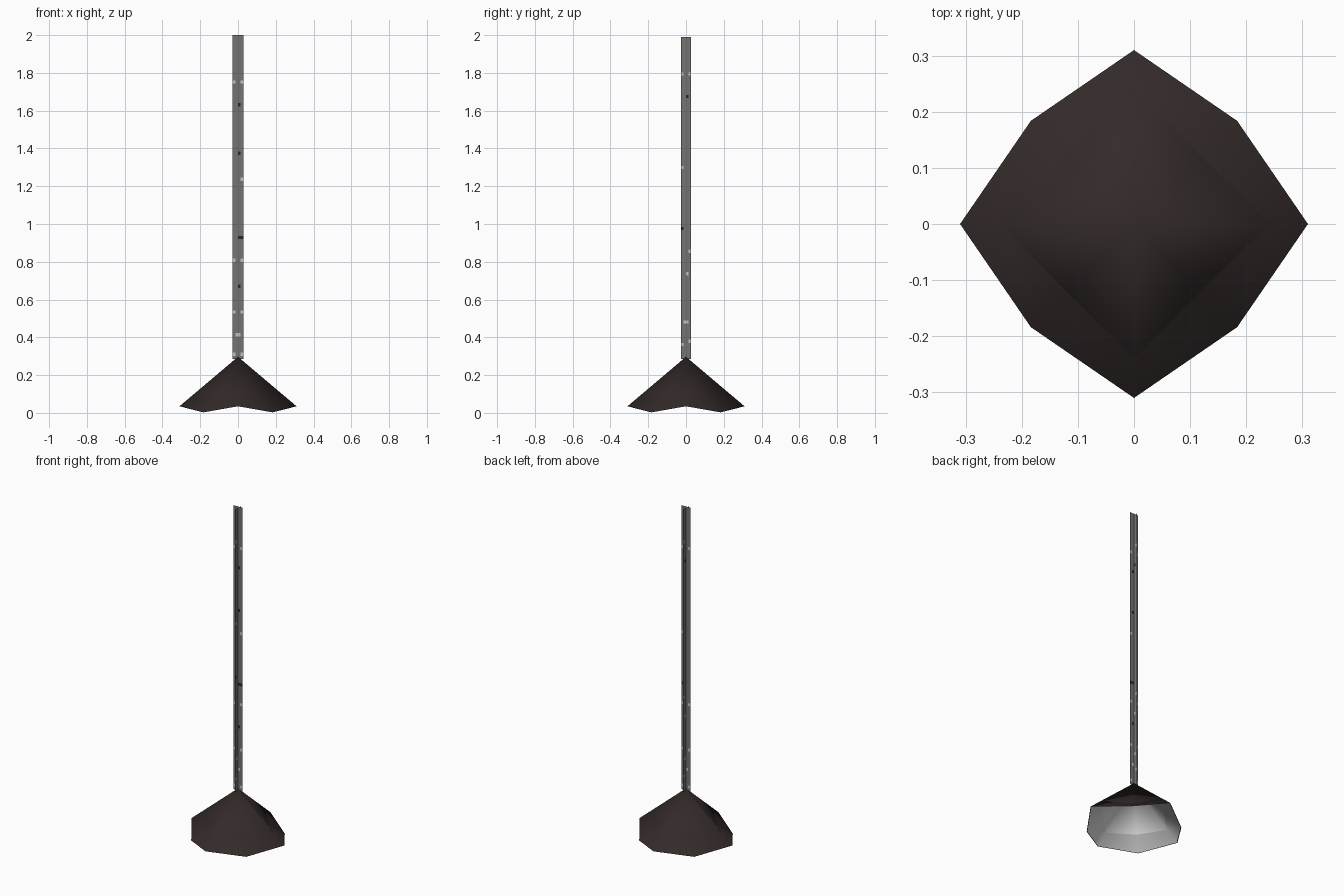
import bpy, bmesh
from math import pi, sin, cos

cube = bpy.data.objects.get("Cube")
if cube:
    bpy.data.objects.remove(cube)


def material(name, colour):
    mat = bpy.data.materials.new(name)
    mat.use_nodes = True
    mat.diffuse_color = (*colour, 1)
    mat.node_tree.nodes["Principled BSDF"].inputs["Base Color"].default_value = (*colour, 1)
    return mat


dark_brown = material("dark brown", (0.033, 0.0235, 0.0225))
white = material("white", (0.8, 0.8, 0.8))
grey = material("grey metal", (0.18, 0.17, 0.17))
light_grey = material("light grey", (0.55, 0.55, 0.55))
black = material("black", (0.02, 0.018, 0.018))


def finish(name, bm, mats, smooth):
    mesh = bpy.data.meshes.new(name)
    bm.to_mesh(mesh)
    bm.free()
    for mat in mats:
        mesh.materials.append(mat)
    for poly in mesh.polygons:
        poly.use_smooth = smooth
    obj = bpy.data.objects.new(name, mesh)
    bpy.context.collection.objects.link(obj)


# Eight points, alternating between the axes and the diagonals
def ring(bm, axis_point, diagonal_point, scale):
    verts = []
    for i in range(8):
        radius, z = diagonal_point if i % 2 else axis_point
        angle = pi * i / 4
        verts.append(bm.verts.new((radius * scale * cos(angle),
                                   radius * scale * sin(angle), z)))
    return verts


# Lampshade: a four-sided cone with slightly hollow sides, and a flared rim
def shade(prefix, mat, scale, drop, inward):
    cone, rim = bmesh.new(), bmesh.new()
    square = ((0.24, 0.094 - drop), (0.17, 0.072 - drop), scale)
    apex = cone.verts.new((0, 0, 0.297 - drop))
    base = ring(cone, *square)
    upper = ring(rim, *square)
    lower = ring(rim, (0.31, 0.035), (0.26, 0.003), scale)
    for i in range(8):
        j = (i + 1) % 8
        cone.faces.new((apex, base[i], base[j]))
        # Each rim panel folds along the line to its diagonal point
        if i % 2:
            rim.faces.new((upper[i], lower[i], upper[j]))
            rim.faces.new((upper[j], lower[i], lower[j]))
        else:
            rim.faces.new((upper[i], lower[i], lower[j]))
            rim.faces.new((upper[i], lower[j], upper[j]))
    for part, bm in (("cone", cone), ("rim", rim)):
        if inward:
            bmesh.ops.reverse_faces(bm, faces=bm.faces[:])
        finish(prefix + "_" + part, bm, [mat], True)


shade("shade_outer", dark_brown, 1.0, 0.0, False)
shade("shade_inner", white, 0.985, 0.004, True)


# Hanging rod: two crossed flat strips with small worn marks
def strip(name, along_y, width, top, light, dark):
    bm = bmesh.new()
    bottom, columns, rows = 0.285, 4, 100
    step = (top - bottom) / rows
    grid = []
    for r in range(rows + 1):
        line = []
        for c in range(columns + 1):
            u = width * (c / columns - 0.5)
            z = bottom + r * step
            line.append(bm.verts.new((0, u, z) if along_y else (u, 0, z)))
        grid.append(line)
    marks = {}
    for index, spots in ((1, light), (2, dark)):
        for column, z in spots:
            marks[(column, int((z - bottom) / step))] = index
    for r in range(rows):
        for c in range(columns):
            face = bm.faces.new((grid[r][c], grid[r][c + 1],
                                 grid[r + 1][c + 1], grid[r + 1][c]))
            face.material_index = marks.get((c, r), 0)
    finish(name, bm, [grey, light_grey, black], False)


strip("rod_front_strip", False, 0.058, 2.0,
      [(0, 1.75), (3, 1.75), (3, 1.24), (0, 0.8), (3, 0.8), (0, 0.54),
       (3, 0.54), (1, 0.41), (2, 0.41), (0, 0.31), (3, 0.31)],
      [(2, 1.63), (2, 1.38), (2, 0.92), (3, 0.92), (2, 0.67)])
strip("rod_side_strip", True, 0.054, 1.99,
      [(0, 1.8), (3, 1.79), (0, 1.3), (3, 0.86), (2, 0.73), (1, 0.48),
       (2, 0.48), (3, 0.38), (0, 0.36)],
      [(2, 1.68), (0, 0.98)])
